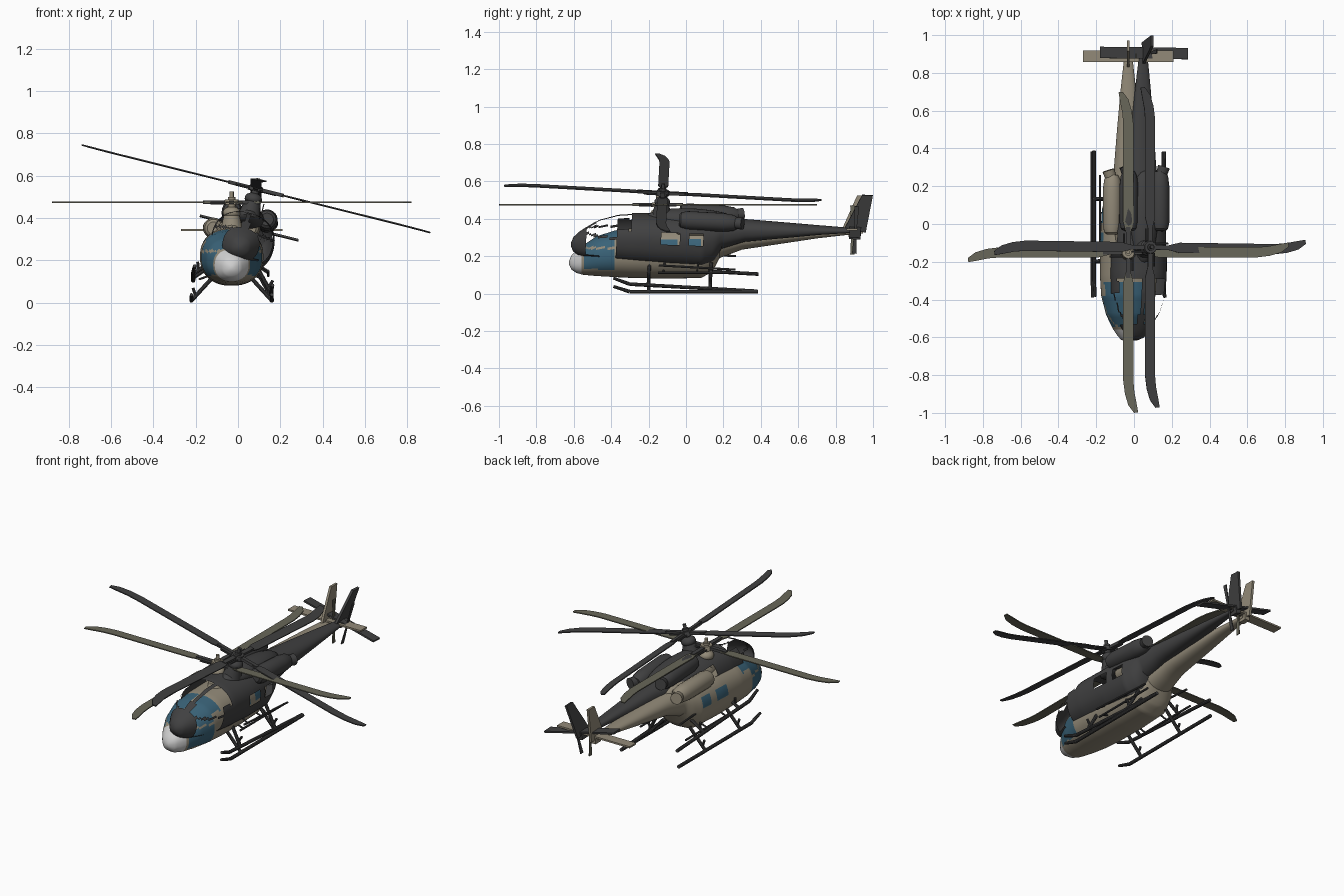
import bpy, bmesh, math
from mathutils import Matrix, Vector

if "Cube" in bpy.data.objects:
    bpy.data.objects.remove(bpy.data.objects["Cube"])


def material(name, rgb):
    m = bpy.data.materials.new(name)
    m.diffuse_color = (*rgb, 1)
    m.use_nodes = True
    m.node_tree.nodes["Principled BSDF"].inputs["Base Color"].default_value = m.diffuse_color
    return m


TAN = material("tan paint", (0.29, 0.255, 0.19))
DARK = material("charcoal", (0.052, 0.052, 0.053))
BLUE = material("blue glass", (0.042, 0.125, 0.19))
WHITE = material("pale nose", (0.62, 0.62, 0.62))
OLIVE = material("olive blade", (0.14, 0.135, 0.10))


def finish(name, bm, mats, M, smooth=True):
    bmesh.ops.recalc_face_normals(bm, faces=bm.faces)
    me = bpy.data.meshes.new(name)
    bm.to_mesh(me)
    bm.free()
    for m in mats:
        me.materials.append(m)
    ob = bpy.data.objects.new(name, me)
    bpy.context.collection.objects.link(ob)
    ob.matrix_world = M
    if smooth:
        bpy.ops.object.select_all(action='DESELECT')
        ob.select_set(True)
        bpy.context.view_layer.objects.active = ob
        bpy.ops.object.shade_smooth_by_angle(angle=math.radians(35))
    return ob


def tube(bm, a, b, r1, r2=None, seg=10):
    a, b = Vector(a), Vector(b)
    d = b - a
    mat = Matrix.Translation((a + b) / 2) @ d.to_track_quat('Z', 'Y').to_matrix().to_4x4()
    bmesh.ops.create_cone(bm, cap_ends=True, segments=seg, radius1=r1,
                          radius2=r1 if r2 is None else r2, depth=d.length, matrix=mat)


def box(bm, c, s):
    bmesh.ops.create_cube(bm, size=1, matrix=Matrix.Translation(c) @ Matrix.Diagonal((*s, 1)))


def plate(bm, pts, offset):
    """Extrude a flat outline by the offset vector, centred on the outline."""
    o = Vector(offset)
    f = bm.faces.new([bm.verts.new(Vector(p) - o / 2) for p in pts])
    g = bmesh.ops.extrude_face_region(bm, geom=[f])
    bmesh.ops.translate(bm, vec=o, verts=[v for v in g['geom'] if isinstance(v, bmesh.types.BMVert)])


def loft(bm, rings):
    for a, b in zip(rings, rings[1:]):
        n = len(a)
        for i in range(n):
            bm.faces.new((a[i], a[(i + 1) % n], b[(i + 1) % n], b[i]))
    bm.faces.new(rings[0])
    bm.faces.new(rings[-1])


# fuselage stations: y, bottom, top, half width
BODY = [(-0.625, .155, .175, .01), (-0.612, .128, .205, .04), (-0.585, .11, .232, .062),
        (-0.55, .10, .258, .085), (-0.48, .094, .305, .118), (-0.38, .088, .338, .144),
        (-0.28, .083, .35, .15), (-0.10, .08, .355, .15), (.08, .083, .355, .14),
        (.14, .115, .355, .118), (.18, .19, .355, .095), (.30, .235, .352, .076),
        (.50, .265, .347, .060), (.70, .295, .342, .042), (.90, .318, .338, .02)]


def station(y):
    for a, b in zip(BODY, BODY[1:]):
        if y <= b[0]:
            t = (y - a[0]) / (b[0] - a[0])
            return [p + (q - p) * t for p, q in zip(a, b)]
    return list(BODY[-1])


def is_window(c):
    x, y, z = abs(c.x), c.y, c.z
    if -0.545 < y < -0.385 and 0.13 < z < 0.238:                 # chin and door glass
        return True
    if -0.545 < y < -0.305 and z > 0.25 and x > 0.016:           # windscreen
        return not (y > -0.385 and z < 0.29)
    return 0.23 < z < 0.285 and (-0.15 < y < -0.05 or 0 < y < 0.08)  # cabin


def fuselage(name, M, skin, burnt):
    bm = bmesh.new()
    ys = [-0.625, -0.62, -0.612, -0.6, -0.585] + [-0.57 + .0125 * i for i in range(62)] \
        + [.25 + .05 * i for i in range(14)]
    rings, n = [], 56
    for y in ys:
        _, lo, hi, w = station(y)
        ring = []
        for i in range(n):
            t = 2 * math.pi * (i + .5) / n
            c, s = math.cos(t), math.sin(t)
            ring.append(bm.verts.new((w * math.copysign(abs(c) ** .88, c), y,
                                      (lo + hi) / 2 + (hi - lo) / 2 * math.copysign(abs(s) ** .88, s))))
        rings.append(ring)
    loft(bm, rings)
    glass = []
    for f in bm.faces:
        c = f.calc_center_median()
        if c.y < -0.555:
            f.material_index = 2
        elif is_window(c):
            f.material_index = 1
            glass.append(f)
    if burnt:  # glass is missing
        bmesh.ops.delete(bm, geom=glass, context='FACES')
    finish(name + "fuselage", bm, [skin, DARK if burnt else BLUE, DARK if burnt else WHITE], M)


def helicopter(name, M, skin, blade_mat, burnt):
    fuselage(name, M, skin, burnt)

    # engine nacelles with outward exhausts, and the fairing between them
    bm = bmesh.new()
    for s in (-1, 1):
        rings = []
        for y, r in ((-.055, .03), (-.045, .042), (-.01, .05), (.18, .05), (.235, .043), (.26, .03)):
            rings.append([bm.verts.new((s * .085 + r * math.cos(t), y, .352 + r * math.sin(t)))
                          for t in [2 * math.pi * i / 20 for i in range(20)]])
        loft(bm, rings)
        tube(bm, (s * .085, .22, .352), (s * .105, .285, .357), .028, .033, 16)
    bmesh.ops.create_uvsphere(bm, u_segments=24, v_segments=12, radius=1,
                              matrix=Matrix.Translation((0, .02, .34)) @ Matrix.Diagonal((.075, .25, .055, 1)))
    finish(name + "engines", bm, [skin], M)

    # mast and hub
    bm = bmesh.new()
    tube(bm, (0, -.15, .34), (0, -.15, .42), .055, .035, 20)
    tube(bm, (0, -.15, .42), (0, -.15, .50), .018, seg=14)
    tube(bm, (0, -.15, .50), (0, -.15, .525), .01, seg=12)
    bmesh.ops.create_uvsphere(bm, u_segments=20, v_segments=10, radius=1,
                              matrix=Matrix.Translation((0, -.15, .425)) @ Matrix.Diagonal((.042, .042, .03, 1)))
    tube(bm, (0, -.15, .463), (0, -.15, .488), .038, .032, 20)
    finish(name + "rotor_mast", bm, [skin], M)

    # four rotor blades with swept tips, and their grips
    outline = [(.1, -.012), (.16, -.027), (.68, -.027), (.75, -.018), (.81, 0), (.85, .03),
               (.847, .052), (.79, .042), (.74, .032), (.68, .027), (.16, .027), (.1, .012)]
    for k in range(4):
        R = M @ Matrix.Translation((0, -.15, .475)) @ Matrix.Rotation(k * math.pi / 2, 4, 'Z')
        bm = bmesh.new()
        plate(bm, [(x, y, 0) for x, y in outline], (0, 0, .006))
        finish(name + "rotor_blade", bm, [blade_mat], R, False)
        bm = bmesh.new()
        box(bm, (.08, 0, 0), (.11, .024, .016))
        tube(bm, (.03, .022, -.005), (.10, .022, -.005), .005, seg=8)
        finish(name + "blade_grip", bm, [DARK], R, False)

    # tail fin, stabiliser and gearbox
    bm = bmesh.new()
    plate(bm, [(0, .83, .335), (0, .945, .32), (0, .972, .525), (0, .915, .525)], (.014, 0, 0))
    plate(bm, [(-.24, .858, .343), (.24, .858, .343), (.24, .918, .343), (-.24, .918, .343)], (0, 0, .01))
    box(bm, (0, .895, .325), (.03, .05, .045))
    finish(name + "tail_surfaces", bm, [skin], M, False)

    # tail rotor
    bm = bmesh.new()
    tube(bm, (0, .89, .34), (.045, .89, .34), .01)
    for s in (-1, 1):
        plate(bm, [(.04, .884, .34), (.04, .896, .34), (.04, .902, .34 + s * .13),
                   (.04, .878, .34 + s * .13)], (.005, 0, 0))
    finish(name + "tail_rotor", bm, [blade_mat], M, False)

    # skids, struts and side rails
    bm = bmesh.new()
    for s in (-1, 1):
        tube(bm, (s * .19, -.30, .01), (s * .19, .385, .01), .01)
        tube(bm, (s * .19, -.30, .01), (s * .19, -.388, .038), .01, .008)
        for y in (-.2, .13):
            tube(bm, (s * .19, y, .01), (s * .085, y, .125), .0095)
            tube(bm, (s * .168, y, .025), (s * .183, y, .07), .007)
        tube(bm, (s * .15, -.15, .112), (s * .15, .26, .112), .006)
        for y in (-.12, .06):
            tube(bm, (s * .15, y, .112), (s * .10, y, .13), .005)
    finish(name + "landing_skids", bm, [DARK], M)


# painted aircraft standing level, and the burnt one leaning through it
helicopter("painted_", Matrix.Translation((-.03, 0, 0)), TAN, OLIVE, False)
lean = (Matrix.Translation((-.03, 0, .07)) @ Matrix.Rotation(math.radians(-3.2), 4, 'X')
        @ Matrix.Rotation(math.radians(14), 4, 'Y'))
helicopter("burnt_", lean, DARK, DARK, True)
